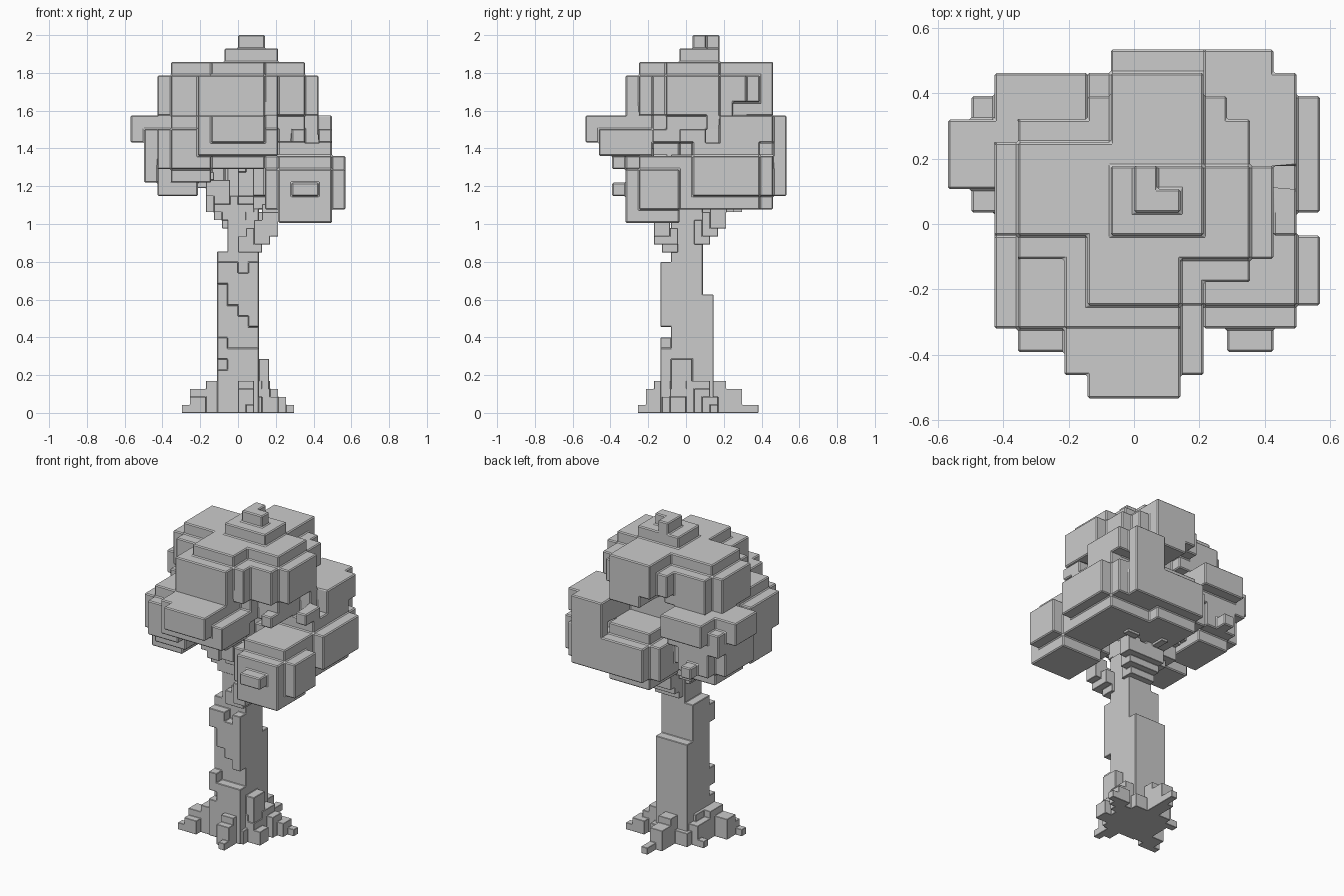
import bpy, bmesh
from mathutils import Vector

if "Cube" in bpy.data.objects:
    bpy.data.objects.remove(bpy.data.objects["Cube"])


def box(x0, x1, y0, y1, z0, z1):
    return {(x, y, z) for x in range(x0, x1) for y in range(y0, y1) for z in range(z0, z1)}


def blob(x0, x1, y0, y1, z0, z1):
    # Box with its outer edge cells removed, giving a stepped round lump
    return {(x, y, z) for x, y, z in box(x0, x1, y0, y1, z0, z1)
            if (x in (x0, x1 - 1)) + (y in (y0, y1 - 1)) + (z in (z0, z1 - 1)) < 2}


def limb(start, end, unit, size):
    # Chain of small cubes from start to end, thinner towards the tip
    a, b, cells = Vector(start), Vector(end), set()
    for i in range(41):
        p = a.lerp(b, i / 40) / unit
        s = size if i < 26 else max(1, size - 1)
        x, y, z = (round(c - s / 2) for c in p)
        cells |= box(x, x + s, y, y + s, max(z, 0), max(z, 0) + s)
    return cells


def voxel_mesh(name, cells, origin, unit, bevel, solid=None):
    solid = solid or cells
    bm, verts = bmesh.new(), {}

    def vert(c):
        if c not in verts:
            verts[c] = bm.verts.new([origin[k] + c[k] * unit[k] for k in range(3)])
        return verts[c]

    for c in sorted(cells):
        for ax in range(3):
            u, v = (ax + 1) % 3, (ax + 2) % 3
            for side in (0, 1):
                n = list(c)
                n[ax] += 2 * side - 1
                if tuple(n) in solid:
                    continue
                quad = []
                for du, dv in ((0, 0), (1, 0), (1, 1), (0, 1)):
                    p = list(c)
                    p[ax] += side
                    p[u] += du
                    p[v] += dv
                    quad.append(vert(tuple(p)))
                bm.faces.new(quad if side else quad[::-1])
    me = bpy.data.meshes.new(name)
    bm.to_mesh(me)
    bm.free()
    ob = bpy.data.objects.new(name, me)
    bpy.context.collection.objects.link(ob)
    m = ob.modifiers.new("edge", 'BEVEL')
    m.width, m.segments, m.limit_method = bevel, 1, 'ANGLE'
    return ob


# Leaf lumps: upper crown
upper = box(8, 10, 8, 10, 13, 14) - {(9, 9, 13)}
upper |= box(7, 11, 7, 10, 12, 13) | box(7, 11, 6, 11, 8, 12)
upper |= blob(2, 8, 6, 12, 7, 12) | blob(9, 14, 5, 11, 7, 12)
for b in ((5, 10, 3, 7, 8, 11), (6, 10, 4, 7, 8, 12), (10, 11, 4, 7, 8, 11),
          (7, 11, 10, 14, 9, 12), (6, 12, 10, 13, 9, 11), (8, 11, 10, 14, 8, 9), (11, 13, 10, 12, 9, 11)):
    upper |= box(*b)

# Middle ring of lumps
middle = blob(2, 7, 2, 8, 3, 8)
for b in ((6, 10, 0, 4, 6, 8), (5, 11, 1, 5, 5, 7), (5, 10, 1, 5, 7, 8), (5, 10, 3, 6, 4, 5),
          (0, 4, 9, 12, 6, 8), (1, 5, 8, 13, 5, 7), (2, 6, 10, 14, 6, 8), (2, 6, 9, 13, 5, 8),
          (11, 15, 10, 14, 6, 8), (11, 14, 9, 13, 5, 8), (10, 13, 6, 9, 6, 8),
          (14, 15, 7, 9, 6, 7), (12, 13, 5, 6, 6, 7), (11, 14, 14, 15, 5, 8),
          (6, 11, 5, 11, 6, 8)):
    middle |= box(*b)

# Low hanging lumps
lower = set()
for b in ((1, 6, 7, 13, 2, 6), (10, 16, 3, 8, 0, 5), (10, 16, 7, 14, 1, 6), (6, 12, 9, 15, 1, 6)):
    lower |= blob(*b)
for b in ((11, 15, 3, 7, 0, 4), (12, 14, 2, 3, 2, 3), (11, 14, 13, 15, 2, 5),
          (2, 5, 4, 7, 2, 4), (3, 4, 13, 14, 3, 4), (10, 12, 7, 9, 2, 5)):
    lower |= box(*b)

leaves = upper | middle | lower
for name, part in (("upper_leaves", upper), ("middle_leaves", middle - upper),
                   ("lower_leaves", lower - middle - upper)):
    voxel_mesh(name, part, (-0.568, -0.5325, 1.006), (0.071,) * 3, 0.006, leaves)

# Trunk with chipped bark on its front
trunk = set()
for b in ((0, 4, 1, 4, 0, 15), (0, 4, 4, 5, 0, 11), (1, 4, 1, 4, 15, 19), (1, 3, 1, 4, 19, 24),
          (0, 4, 0, 1, 0, 6), (0, 1, 0, 1, 6, 7), (3, 4, 0, 1, 8, 14), (2, 3, 0, 1, 9, 13),
          (1, 2, 0, 1, 10, 14), (0, 1, 0, 1, 12, 14), (4, 5, 1, 3, 0, 5)):
    trunk |= box(*b)
trunk -= box(0, 1, 0, 1, 4, 5)
voxel_mesh("trunk", trunk, (-0.11, -0.135, 0), (0.055, 0.056, 0.057), 0.003)

# Branches reaching into the leaf lumps
U = 0.0425
branches = set()
for start, end in (((0.05, -0.06, 0.90), (0.27, -0.20, 1.06)), ((-0.02, -0.02, 1.05), (-0.18, -0.14, 1.28)),
                   ((0.04, 0.05, 0.93), (0.24, 0.26, 1.12)), ((-0.03, 0.04, 1.02), (-0.19, 0.20, 1.22)),
                   ((0.02, -0.03, 1.08), (0.04, -0.20, 1.36)), ((0.0, 0.06, 0.95), (0.04, 0.26, 1.1))):
    branches |= limb(start, end, U, 2)
voxel_mesh("branches", branches, (0, 0, 0), (U,) * 3, 0.002)

# Roots spreading over the ground
roots = box(-3, 3, -3, 4, 0, 2) | box(-4, 4, -2, 3, 0, 1)
for end in ((-0.28, -0.15), (0.07, -0.24), (0.27, 0.15), (0.0, 0.35), (-0.18, 0.10), (0.20, -0.08)):
    roots |= limb((end[0] * 0.4, end[1] * 0.4, 0.12), (end[0], end[1], 0.01), U, 2)
# Fill each root down to the ground
roots |= {(x, y, k) for x, y, z in roots for k in range(z)}
voxel_mesh("roots", roots, (0, 0, 0), (U,) * 3, 0.002)
